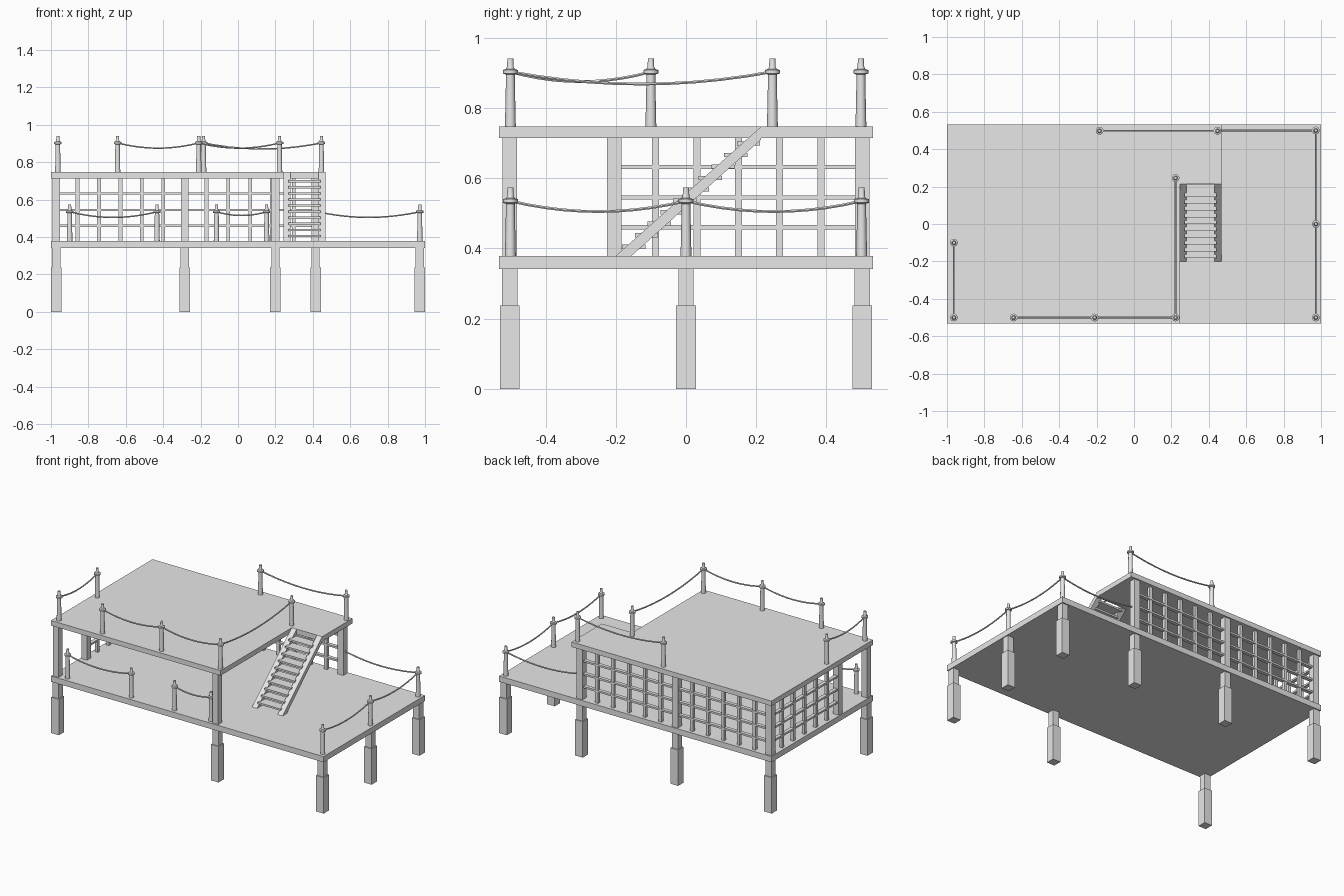
import bpy, bmesh
from mathutils import Vector

cube = bpy.data.objects.get("Cube")
if cube:
    bpy.data.objects.remove(cube, do_unlink=True)

GREY = (0.8, 0.8, 0.8, 1)
mat = bpy.data.materials.new("plain grey")
mat.use_nodes = True
mat.diffuse_color = GREY
mat.node_tree.nodes["Principled BSDF"].inputs["Base Color"].default_value = GREY


def add_object(name, bm):
    bmesh.ops.recalc_face_normals(bm, faces=bm.faces)
    mesh = bpy.data.meshes.new(name)
    bm.to_mesh(mesh)
    bm.free()
    mesh.materials.append(mat)
    obj = bpy.data.objects.new(name, mesh)
    bpy.context.collection.objects.link(obj)
    return obj


def add_box(bm, x0, x1, y0, y1, z0, z1):
    made = bmesh.ops.create_cube(bm, size=1)["verts"]
    for v in made:
        v.co = Vector(((x0 + x1) / 2 + v.co.x * (x1 - x0),
                       (y0 + y1) / 2 + v.co.y * (y1 - y0),
                       (z0 + z1) / 2 + v.co.z * (z1 - z0)))


def add_pillar(bm, x, y, half, z0, z1):
    add_box(bm, x - half, x + half, y - half, y + half, z0, z1)


def add_prism(bm, points, offset):
    face = bm.faces.new([bm.verts.new(p) for p in points])
    made = bmesh.ops.extrude_face_region(bm, geom=[face])["geom"]
    verts = [g for g in made if isinstance(g, bmesh.types.BMVert)]
    bmesh.ops.translate(bm, verts=verts, vec=offset)


def smooth(obj):
    bpy.ops.object.select_all(action='DESELECT')
    obj.select_set(True)
    bpy.context.view_layer.objects.active = obj
    bpy.ops.object.shade_smooth_by_angle(angle=0.7)


LOW, HIGH = 0.379, 0.747          # walking surfaces
LOW_UNDER, HIGH_UNDER = 0.341, 0.714
EDGE_Y, SIDE, BACK = 0.532, 0.972, 0.502

# Lower deck
bm = bmesh.new()
add_box(bm, -1, 1, -EDGE_Y, EDGE_Y, LOW_UNDER, LOW)
add_object("lower_deck", bm)

# Upper deck, L-shaped around the stairs
bm = bmesh.new()
outline = [(-1, -EDGE_Y), (0.245, -EDGE_Y), (0.245, 0.214),
           (0.468, 0.214), (0.468, EDGE_Y), (-1, EDGE_Y)]
add_prism(bm, [(x, y, HIGH_UNDER) for x, y in outline], (0, 0, HIGH - HIGH_UNDER))
add_object("upper_deck", bm)

# Legs with a thicker foot
legs = [(-SIDE, -BACK), (0.2, -BACK), (SIDE, -BACK), (SIDE, 0),
        (SIDE, BACK), (0.415, BACK), (-0.285, BACK), (-SIDE, BACK)]
bm = bmesh.new()
for x, y in legs:
    add_pillar(bm, x, y, 0.028, 0, 0.238)
    add_pillar(bm, x, y, 0.022, 0.238, LOW_UNDER)
add_object("legs", bm)

# Pillars between the decks
bm = bmesh.new()
for x, y in [(-SIDE, -BACK), (0.2, -BACK), (0.415, BACK),
             (-0.285, BACK), (-SIDE, BACK), (-SIDE, -0.204)]:
    add_pillar(bm, x, y, 0.021, LOW, HIGH_UNDER)
add_object("deck_pillars", bm)


# Lattice walls: five uprights and three rails per bay
def lattice(name, start, end):
    bm = bmesh.new()
    a, b = Vector(start), Vector(end)
    for i in range(1, 6):
        p = a.lerp(b, i / 6)
        add_pillar(bm, p.x, p.y, 0.01, LOW, HIGH_UNDER)
    along_x = a.y == b.y
    px, py = (0, 0.012) if along_x else (0.012, 0)
    for z in (0.46, 0.545, 0.632):
        add_box(bm, min(a.x, b.x) - px, max(a.x, b.x) + px,
                min(a.y, b.y) - py, max(a.y, b.y) + py, z - 0.006, z + 0.006)
    add_object(name, bm)


lattice("back_lattice_outer", (-SIDE, BACK), (-0.285, BACK))
lattice("back_lattice_inner", (-0.285, BACK), (0.415, BACK))
lattice("side_lattice", (-SIDE, -0.204), (-SIDE, BACK))

# Stairs: two sloping stringers and ten treads
bm = bmesh.new()
slope = [(-0.2, LOW), (-0.155, LOW), (0.214, 0.71), (0.214, HIGH)]
for x in (0.243, 0.43):
    add_prism(bm, [(x, y, z) for y, z in slope], (0.037, 0, 0))
add_object("stair_stringers", bm)
bm = bmesh.new()
for i in range(10):
    y, z = -0.149 + i * 0.0363, 0.405 + i * 0.0326
    add_box(bm, 0.27, 0.44, y - 0.033, y + 0.033, z - 0.006, z + 0.006)
add_object("stair_treads", bm)


# Rope posts: tapered shaft, rope collar and narrow tip
def rope_post(name, x, y, base):
    profile = [(0.0155, 0), (0.0135, 0.09), (0.0125, 0.148), (0.021, 0.151),
               (0.021, 0.161), (0.012, 0.164), (0.0095, 0.17), (0.0085, 0.194)]
    sides = 10
    bm = bmesh.new()
    for (r0, z0), (r1, z1) in zip(profile, profile[1:]):
        made = bmesh.ops.create_cone(bm, cap_ends=False, segments=sides,
                                     radius1=r0, radius2=r1, depth=z1 - z0)["verts"]
        bmesh.ops.translate(bm, verts=made, vec=(x, y, base + (z0 + z1) / 2))
    bmesh.ops.remove_doubles(bm, verts=bm.verts, dist=0.0003)
    bmesh.ops.holes_fill(bm, edges=bm.edges, sides=sides)
    smooth(add_object(name, bm))


# Ropes: sagging tube between two collars
def rope(name, a, b, base, sag):
    curve = bpy.data.curves.new(name, 'CURVE')
    curve.dimensions = '3D'
    curve.bevel_depth = 0.0045
    curve.bevel_resolution = 1
    curve.use_fill_caps = True
    spline = curve.splines.new('POLY')
    count = 11
    spline.points.add(count - 1)
    for i, point in enumerate(spline.points):
        t = i / (count - 1)
        p = Vector(a).lerp(Vector(b), t)
        point.co = (p.x, p.y, base + 0.156 - 4 * sag * t * (1 - t), 1)
    curve.materials.append(mat)
    obj = bpy.data.objects.new(name, curve)
    bpy.context.collection.objects.link(obj)
    bpy.ops.object.select_all(action='DESELECT')
    obj.select_set(True)
    bpy.context.view_layer.objects.active = obj
    bpy.ops.object.convert(target='MESH')
    smooth(bpy.context.view_layer.objects.active)


# Railings: chains of posts joined by ropes
railings = [
    ("upper_side", HIGH, 0.028, [(-0.963, -0.1), (-0.963, -0.5)]),
    ("upper_front", HIGH, 0.028, [(-0.644, -0.5), (-0.21, -0.5), (0.222, -0.5)]),
    ("upper_stair", HIGH, 0.035, [(0.222, -0.5), (0.222, 0.246)]),
    ("upper_back", HIGH, 0.032, [(-0.184, 0.498), (0.446, 0.498)]),
    ("lower_front_outer", LOW, 0.03, [(-0.9, -0.5), (-0.433, -0.5)]),
    ("lower_front_inner", LOW, 0.02, [(-0.115, -0.5), (0.153, -0.5)]),
    ("lower_side", LOW, 0.03, [(SIDE, -0.5), (SIDE, 0), (SIDE, 0.5)]),
    ("lower_back", LOW, 0.03, [(SIDE, 0.5), (0.425, 0.5)]),
]
placed = {(0.425, 0.5, LOW)}      # this rope end ties to a deck pillar
for name, base, sag, spots in railings:
    for x, y in spots:
        if (x, y, base) not in placed:
            placed.add((x, y, base))
            rope_post(name + "_post", x, y, base)
    for a, b in zip(spots, spots[1:]):
        rope(name + "_rope", (*a, 0), (*b, 0), base, sag)
